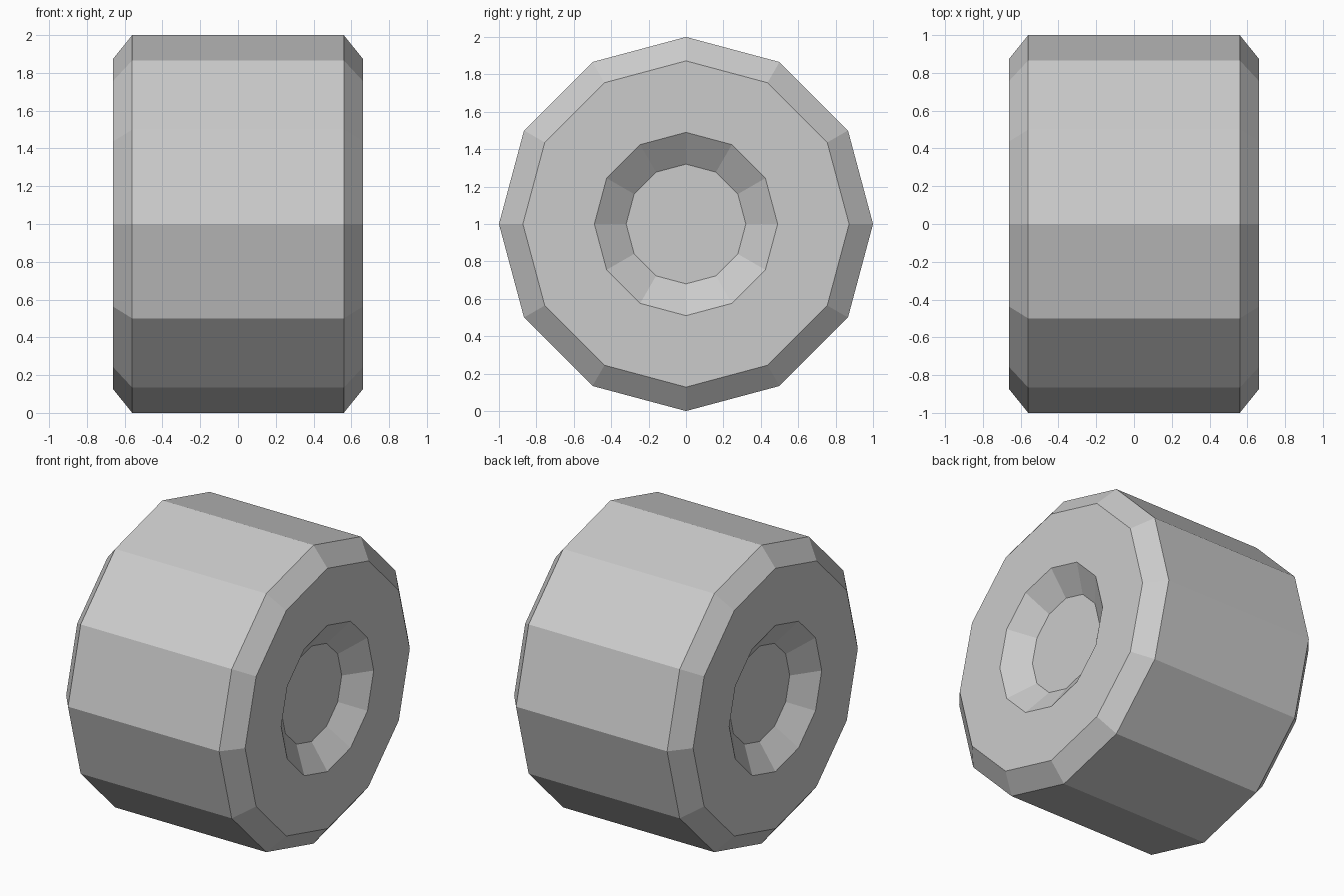
import bpy, bmesh
from math import sin, cos, pi

if "Cube" in bpy.data.objects:
    bpy.data.objects.remove(bpy.data.objects["Cube"])

SIDES = 12
# (x, radius) profile of one half: hub floor, hub rim, sidewall edge, tread edge
half = [(0.545, 0.32), (0.663, 0.49), (0.663, 0.872), (0.56, 1.0)]
profile = half + [(-x, r) for x, r in reversed(half)]

bm = bmesh.new()
# Rings of the wheel around the x axis, with a corner at the top
rings = [[bm.verts.new((x, r * sin(2 * pi * i / SIDES), 1 + r * cos(2 * pi * i / SIDES)))
          for i in range(SIDES)] for x, r in profile]
# Tread, bevels, sidewalls and hub slopes
for a, b in zip(rings, rings[1:]):
    for i in range(SIDES):
        j = (i + 1) % SIDES
        bm.faces.new((a[i], a[j], b[j], b[i]))
# Recessed hub floors
bm.faces.new(rings[0])
bm.faces.new(rings[-1])
bmesh.ops.recalc_face_normals(bm, faces=bm.faces)

mesh = bpy.data.meshes.new("wheel")
bm.to_mesh(mesh)
bm.free()
bpy.context.collection.objects.link(bpy.data.objects.new("wheel", mesh))
